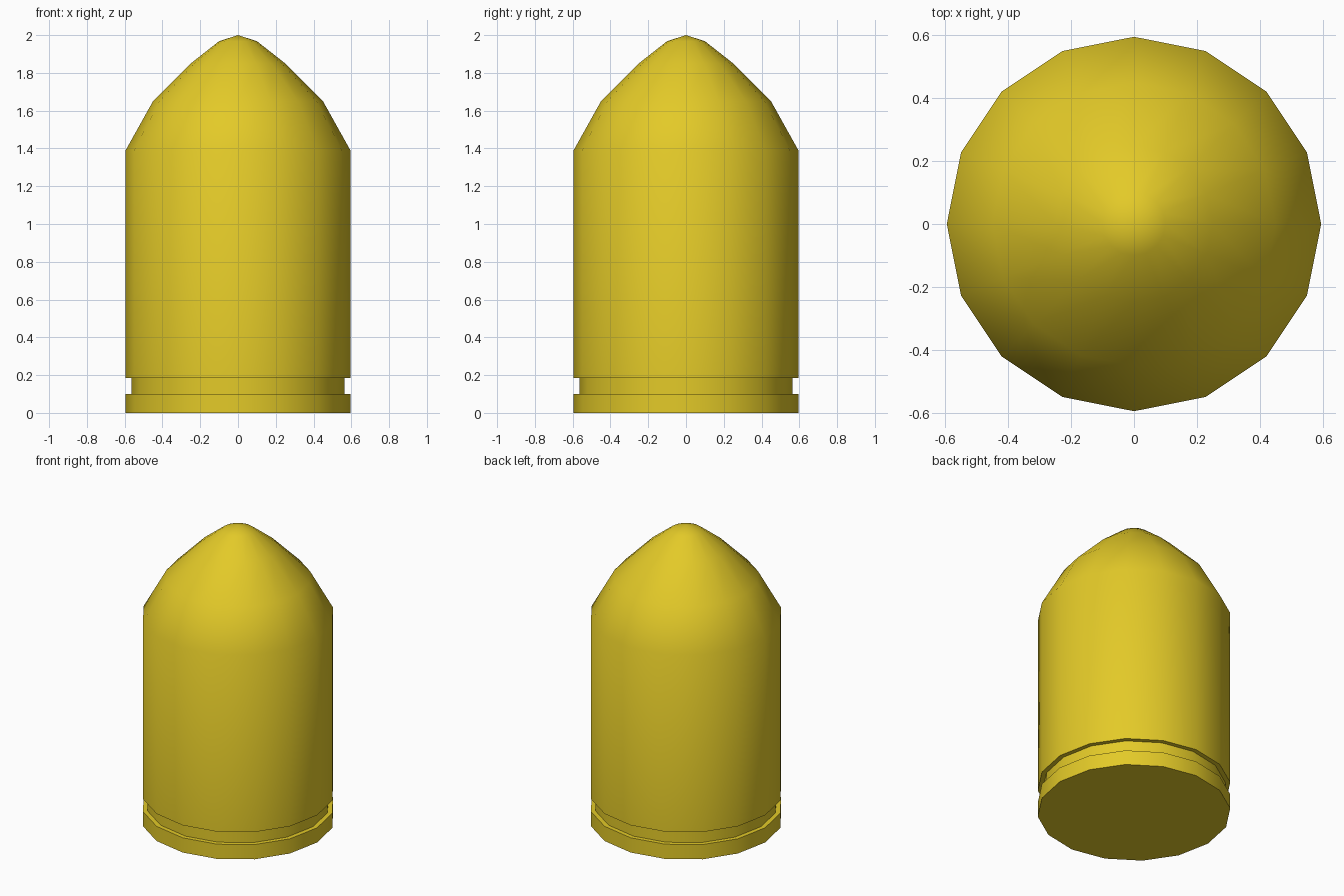
import bpy, bmesh, math

if "Cube" in bpy.data.objects:
    bpy.data.objects.remove(bpy.data.objects["Cube"])

SIDES = 16

# brass colour
brass = bpy.data.materials.new("brass yellow")
brass.diffuse_color = (0.77, 0.59, 0.021, 1)
brass.use_nodes = True
brass.node_tree.nodes["Principled BSDF"].inputs["Base Color"].default_value = brass.diffuse_color

# half profile (radius, height): base rim, extraction groove, case, rounded nose
profile = [(0.595, 0), (0.595, 0.1), (0.565, 0.1), (0.565, 0.185), (0.595, 0.185),
           (0.595, 1.39), (0.45, 1.65), (0.25, 1.85), (0.1, 1.968)]

bm = bmesh.new()
rings = []
for r, z in profile:
    rings.append([bm.verts.new((r * math.cos(2 * math.pi * i / SIDES),
                                r * math.sin(2 * math.pi * i / SIDES), z))
                  for i in range(SIDES)])

# walls between neighbouring rings
for low, high in zip(rings, rings[1:]):
    for i in range(SIDES):
        j = (i + 1) % SIDES
        bm.faces.new((low[i], low[j], high[j], high[i]))

# flat base and pointed tip
bm.faces.new(rings[0][::-1])
tip = bm.verts.new((0, 0, 2))
for i in range(SIDES):
    bm.faces.new((rings[-1][i], rings[-1][(i + 1) % SIDES], tip))

mesh = bpy.data.meshes.new("cartridge")
bm.to_mesh(mesh)
bm.free()
mesh.materials.append(brass)
cartridge = bpy.data.objects.new("cartridge", mesh)
bpy.context.collection.objects.link(cartridge)

# smooth sides, crisp groove and base edges
bpy.context.view_layer.objects.active = cartridge
cartridge.select_set(True)
bpy.ops.object.shade_smooth_by_angle(angle=math.radians(40))
